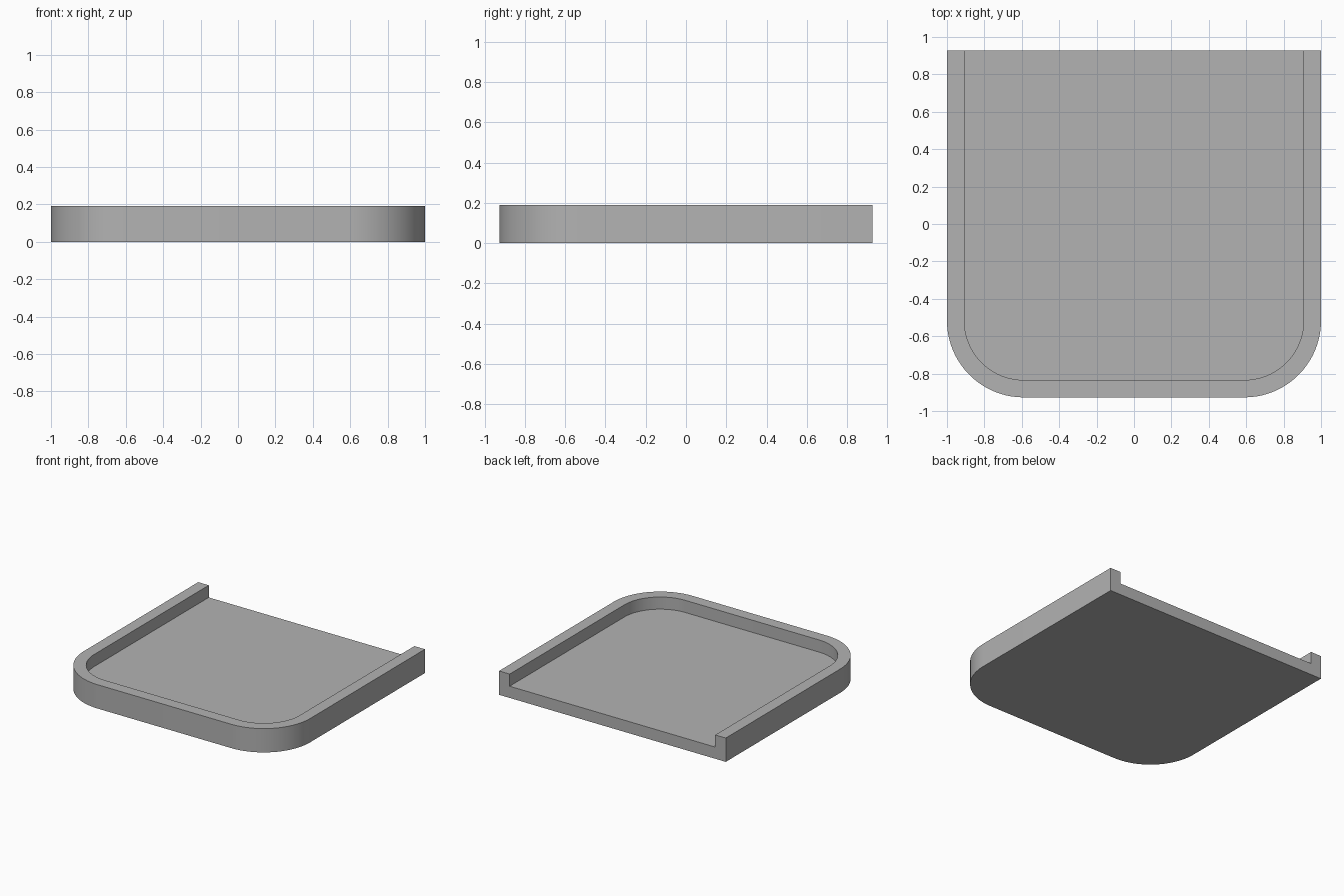
import bpy, bmesh
from math import sin, cos, pi, radians

if "Cube" in bpy.data.objects:
    bpy.data.objects.remove(bpy.data.objects["Cube"], do_unlink=True)

HALF_X, HALF_Y = 1.0, 0.927
HEIGHT, FLOOR, WALL = 0.19, 0.093, 0.093
RADIUS, STEPS = 0.41, 20

grey = bpy.data.materials.new("plain_grey")
grey.use_nodes = True
grey.diffuse_color = (0.45, 0.45, 0.45, 1)
grey.node_tree.nodes["Principled BSDF"].inputs["Base Color"].default_value = grey.diffuse_color


def outline(inset):
    """Open U path: back left, round the front corners, to back right."""
    cx, cy, r = HALF_X - RADIUS, RADIUS - HALF_Y, RADIUS - inset
    arc = [(cx + r * cos(a), cy - r * sin(a))
           for a in (pi / 2 * i / STEPS for i in range(STEPS + 1))]
    half = [(HALF_X - inset, HALF_Y)] + arc
    return half + [(-x, y) for x, y in reversed(half)]


bm = bmesh.new()


def ring(inset, z):
    return [bm.verts.new((x, y, z)) for x, y in outline(inset)]


def strip(a, b):
    for i in range(len(a) - 1):
        bm.faces.new((a[i], a[i + 1], b[i + 1], b[i]))


# Outer wall, rim and inner wall
base, rim_out = ring(0, 0), ring(0, HEIGHT)
rim_in, floor = ring(WALL, HEIGHT), ring(WALL, FLOOR)
strip(base, rim_out)
strip(rim_out, rim_in)
strip(rim_in, floor)

# Underside, recessed floor and open back end
bm.faces.new(base)
bm.faces.new(floor)
bm.faces.new([r[0] for r in (base, rim_out, rim_in, floor)]
             + [r[-1] for r in (floor, rim_in, rim_out, base)])
bmesh.ops.recalc_face_normals(bm, faces=bm.faces)

mesh = bpy.data.meshes.new("open_tray")
bm.to_mesh(mesh)
bm.free()
mesh.materials.append(grey)
tray = bpy.data.objects.new("open_tray", mesh)
bpy.context.collection.objects.link(tray)

# Smooth corners, sharp edges
bpy.ops.object.select_all(action='DESELECT')
tray.select_set(True)
bpy.context.view_layer.objects.active = tray
bpy.ops.object.shade_smooth_by_angle(angle=radians(30))
